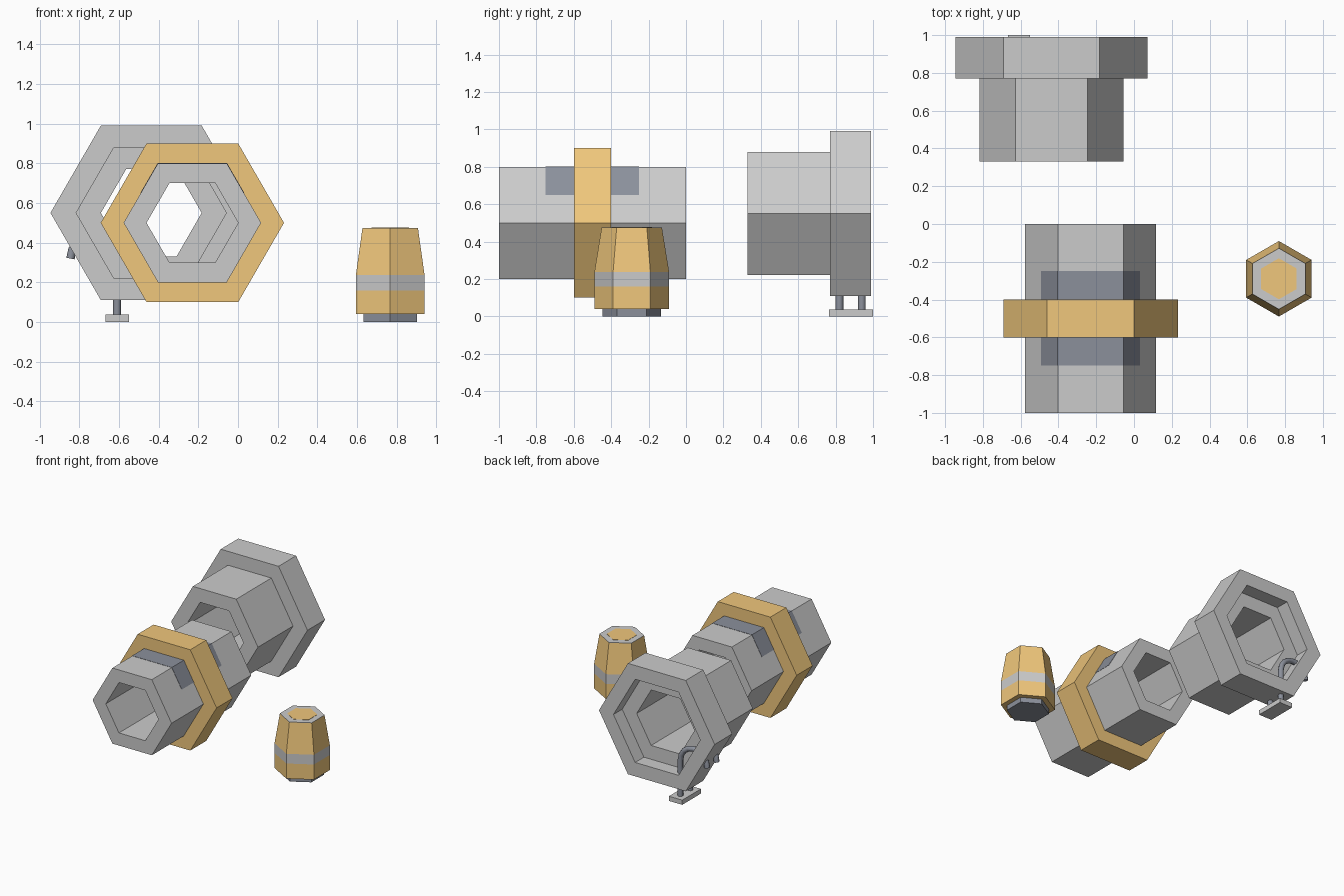
import bpy, bmesh, math
from mathutils import Vector

if "Cube" in bpy.data.objects:
    bpy.data.objects.remove(bpy.data.objects["Cube"])

ROOT3 = math.sqrt(3)


def material(name, rgb):
    m = bpy.data.materials.new(name)
    m.diffuse_color = (*rgb, 1)
    m.use_nodes = True
    m.node_tree.nodes["Principled BSDF"].inputs["Base Color"].default_value = m.diffuse_color
    return m


AMBER = material("amber", (0.87, 0.57, 0.2))
DARK = material("dark_grey", (0.26, 0.28, 0.33))


def finish(name, bm, mat=None):
    bmesh.ops.recalc_face_normals(bm, faces=bm.faces)
    mesh = bpy.data.meshes.new(name)
    bm.to_mesh(mesh)
    bm.free()
    ob = bpy.data.objects.new(name, mesh)
    bpy.context.collection.objects.link(ob)
    if mat:
        mesh.materials.append(mat)
    return ob


def hex_lathe(name, profile, centre, along_y=False, hollow=False, mat=None):
    """Six-sided lathe of (apothem, height) points; hollow closes the profile into a ring."""
    bm = bmesh.new()
    rings = []
    for apothem, h in profile:
        r = apothem * 2 / ROOT3
        ring = []
        for k in range(6):
            if along_y:
                a = k * math.pi / 3
                p = Vector((r * math.cos(a), h, r * math.sin(a)))
            else:
                a = k * math.pi / 3 + math.pi / 6
                p = Vector((r * math.cos(a), r * math.sin(a), h))
            ring.append(bm.verts.new(p + Vector(centre)))
        rings.append(ring)
    pairs = list(zip(rings, rings[1:]))
    if hollow:
        pairs.append((rings[-1], rings[0]))
    else:
        bm.faces.new(rings[0])
        bm.faces.new(rings[-1])
    for a, b in pairs:
        for k in range(6):
            j = (k + 1) % 6
            bm.faces.new((a[k], a[j], b[j], b[k]))
    return finish(name, bm, mat)


def prism_y(name, outline, y0, y1, mat=None):
    """Extrude an x-z outline along y."""
    bm = bmesh.new()
    face = bm.faces.new([bm.verts.new((x, y0, z)) for x, z in outline])
    ext = bmesh.ops.extrude_face_region(bm, geom=[face])
    moved = [v for v in ext["geom"] if isinstance(v, bmesh.types.BMVert)]
    bmesh.ops.translate(bm, verts=moved, vec=(0, y1 - y0, 0))
    if face.is_valid is False or len(bm.faces) < len(outline) + 2:
        bm.faces.new([v for v in bm.verts if v not in moved])
    return finish(name, bm, mat)


# Front tube with its collar and saddle panel
FRONT = (-0.23, 0, 0.5)
hex_lathe("front_tube", [(0.3, -1), (0.3, 0), (0.2, 0), (0.2, -1)], FRONT, True, True)
hex_lathe("front_collar", [(0.4, -0.6), (0.4, -0.4), (0.298, -0.4), (0.298, -0.6)],
          FRONT, True, True, AMBER)


def saddle_side(apothem):
    low = apothem * 2 / ROOT3 - 0.15 / ROOT3
    top = apothem / ROOT3
    pts = [(-low, 0.15), (-top, apothem), (top, apothem), (low, 0.15)]
    return [(FRONT[0] + x, FRONT[2] + z) for x, z in pts]


prism_y("saddle_panel", saddle_side(0.302) + saddle_side(0.29)[::-1], -0.75, -0.25, DARK)

# Rear tube with stepped flange and recessed back
hex_lathe("rear_tube", [(0.33, 0.33), (0.33, 0.77), (0.44, 0.77), (0.44, 0.99),
                        (0.33, 0.99), (0.33, 0.88), (0.22, 0.88), (0.22, 0.33)],
          (-0.437, 0, 0.55), True, True)

# Pair of hooked rods rising from a foot plate and passing through the flange
for i, y in enumerate((0.82, 0.94)):
    path = [(-0.61, y, 0.02)]
    for k in range(9):
        a = k * math.pi / 8
        path.append((-0.727 + 0.117 * math.cos(a), y, 0.32 + 0.117 * math.sin(a)))
    cu = bpy.data.curves.new("hook_rod_%d" % (i + 1), "CURVE")
    cu.dimensions = "3D"
    cu.bevel_depth = 0.021
    cu.bevel_resolution = 2
    cu.use_fill_caps = True
    sp = cu.splines.new("POLY")
    sp.points.add(len(path) - 1)
    for pt, co in zip(sp.points, path):
        pt.co = (*co, 1)
    cu.materials.append(DARK)
    bpy.context.collection.objects.link(bpy.data.objects.new(cu.name, cu))
prism_y("foot_plate", [(-0.667, 0), (-0.55, 0), (-0.55, 0.037), (-0.667, 0.037)], 0.765, 1.0)

# Tapered canister
CAN = (0.767, -0.29, 0)
hex_lathe("canister_base", [(0.135, 0), (0.135, 0.045)], CAN, mat=DARK)
hex_lathe("canister_body", [(0.173, 0.04), (0.173, 0.16)], CAN, mat=AMBER)
hex_lathe("canister_band", [(0.173, 0.16), (0.173, 0.237)], CAN)
hex_lathe("canister_shoulder", [(0.173, 0.237), (0.14, 0.472)], CAN, mat=AMBER)
hex_lathe("canister_rim", [(0.14, 0.472), (0.14, 0.475)], CAN)
hex_lathe("canister_cap", [(0.094, 0.474), (0.094, 0.477)], CAN, mat=AMBER)
